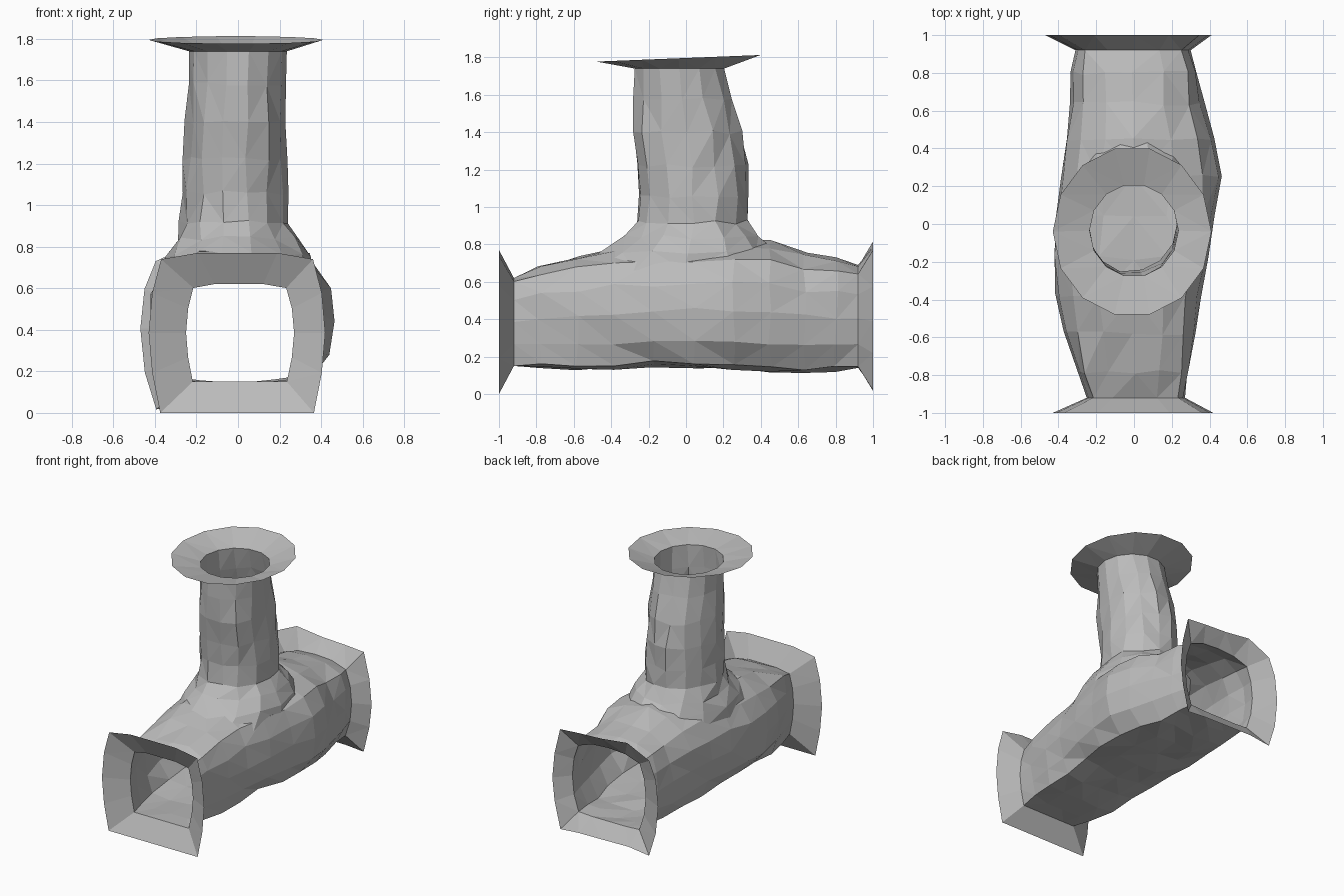
import bpy, bmesh, math, random
from mathutils import Vector

random.seed(4)
if "Cube" in bpy.data.objects:
    bpy.data.objects.remove(bpy.data.objects["Cube"], do_unlink=True)

stone = bpy.data.materials.new("grey stone")
stone.use_nodes = True
GREY = (0.5, 0.5, 0.5, 1)
stone.diffuse_color = GREY
stone.node_tree.nodes["Principled BSDF"].inputs["Base Color"].default_value = GREY

# Half cross-sections from floor centre to roof centre
ROUND = [(0, 0), (.42, 0), (.76, .03), (.94, .2), (1, .45), (.95, .66), (.8, .84), (.45, .96), (0, 1)]
SQUARE = [(0, 0), (.5, 0), (.87, 0), (.96, .25), (1, .5), (.96, .75), (.86, .96), (.45, 1), (0, 1)]


def tunnel_ring(y, left, right, low, high, square):
    half = [Vector(a).lerp(Vector(b), square) for a, b in zip(ROUND, SQUARE)]
    pts = [(p.x * right, y, low + p.y * (high - low)) for p in half]
    return pts + [(p.x * left, y, low + p.y * (high - low)) for p in half[-2:0:-1]]


def shaft_ring(z, x0, x1, y0, y1, tilt=0, count=14):
    cx, cy, rx, ry = (x0 + x1) / 2, (y0 + y1) / 2, (x1 - x0) / 2, (y1 - y0) / 2
    turns = [math.tau * i / count for i in range(count)]
    return [(cx + rx * math.cos(t), cy + ry * math.sin(t), z + tilt * math.sin(t)) for t in turns]


def loft(name, rings, caps=False, rough=0):
    bm = bmesh.new()
    rows = [[bm.verts.new(p) for p in ring] for ring in rings]
    n = len(rows[0])
    for a, b in zip(rows, rows[1:]):
        for i in range(n):
            j = (i + 1) % n
            bm.faces.new((a[i], a[j], b[j], b[i]))
    # Rough rock on the inner rings only
    for row in rows[1:-1]:
        for v in row:
            v.co += Vector([random.uniform(-rough, rough) for _ in range(3)])
    bmesh.ops.triangulate(bm, faces=bm.faces[:])
    if caps:
        bm.faces.new(rows[0])
        bm.faces.new(rows[-1])
    bmesh.ops.recalc_face_normals(bm, faces=bm.faces[:])
    mesh = bpy.data.meshes.new(name)
    bm.to_mesh(mesh)
    bm.free()
    mesh.materials.append(stone)
    obj = bpy.data.objects.new(name, mesh)
    bpy.context.collection.objects.link(obj)
    return obj


# Horizontal tunnel: y, left, right, floor, roof, squareness
tunnel_rings = [tunnel_ring(*s) for s in (
    (-.92, -.25, .27, .15, .62, 1),
    (-.78, -.31, .29, .15, .68, .7),
    (-.58, -.37, .33, .14, .74, .4),
    (-.38, -.41, .35, .14, .79, .1),
    (-.18, -.43, .39, .15, .81, 0),
    (.04, -.41, .44, .15, .82, 0),
    (.25, -.39, .46, .14, .82, 0),
    (.45, -.36, .42, .12, .81, .1),
    (.64, -.34, .37, .12, .75, .3),
    (.8, -.33, .33, .13, .72, .5),
    (.92, -.31, .3, .14, .69, .6))]
tunnel = loft("tunnel", tunnel_rings, True, .013)

# Vertical shaft flaring into the tunnel roof
shaft_rings = [shaft_ring(*s) for s in (
    (.66, -.36, .36, -.62, .6),
    (.76, -.34, .34, -.45, .48),
    (.84, -.3, .3, -.33, .4),
    (.92, -.275, .25, -.27, .34),
    (1.06, -.265, .24, -.26, .33),
    (1.22, -.26, .24, -.275, .33),
    (1.4, -.25, .235, -.29, .3),
    (1.58, -.24, .235, -.285, .25),
    (1.74, -.235, .235, -.28, .21))]
shaft = loft("shaft", shaft_rings, True, .012)

# Join both tubes, then open the three mouths
union = tunnel.modifiers.new("join", 'BOOLEAN')
union.operation = 'UNION'
union.solver = 'EXACT'
union.object = shaft
graph = bpy.context.evaluated_depsgraph_get()
joined = bpy.data.meshes.new_from_object(tunnel.evaluated_get(graph))
tunnel.modifiers.clear()
tunnel.data = joined
bpy.data.objects.remove(shaft, do_unlink=True)
bm = bmesh.new()
bm.from_mesh(joined)
mouths = [f for f in bm.faces if all(abs(v.co.y) > .919 for v in f.verts)
          or all(v.co.z > 1.739 for v in f.verts)]
bmesh.ops.delete(bm, geom=mouths, context='FACES')
bm.to_mesh(joined)
bm.free()
tunnel.name = "tunnel_and_shaft"

# Thin flared collars around the mouths
loft("front_collar", [tunnel_rings[0], tunnel_ring(-1, -.43, .42, 0, .77, 1)])
back_rim = tunnel_ring(1, -.47, .41, .02, .81, .7)
back_rim = [(x, y, z + random.uniform(-.02, .02)) for x, y, z in back_rim]
loft("back_collar", [tunnel_rings[-1], back_rim])
loft("top_collar", [shaft_rings[-1], shaft_ring(1.795, -.43, .41, -.49, .41, .018)])
